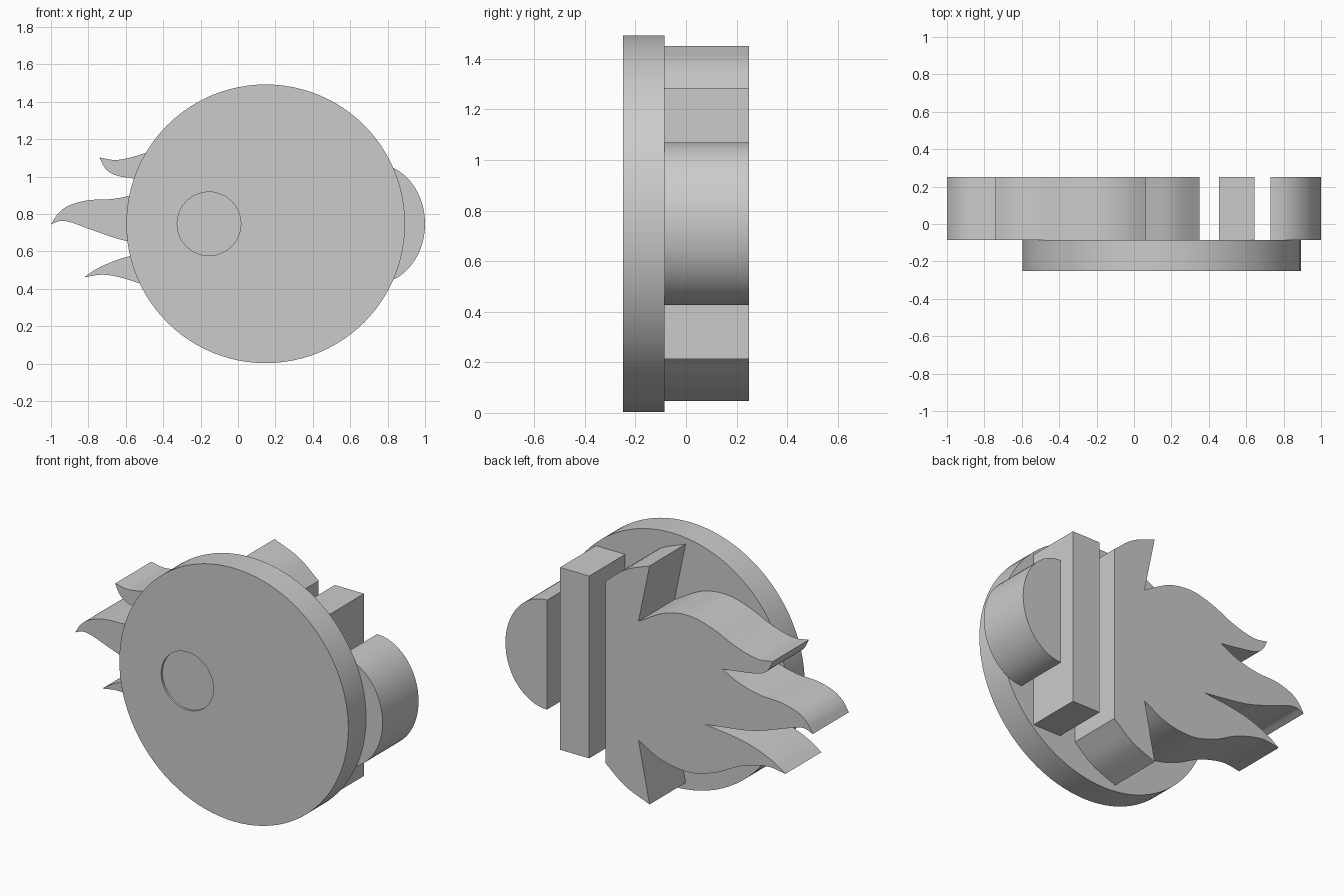
import bpy
import bmesh
import math
from mathutils import Vector

MID = 0.748            # height of the centre line
SEAM, BACK, FRONT = -0.085, 0.25, -0.25

if "Cube" in bpy.data.objects:
    bpy.data.objects.remove(bpy.data.objects["Cube"], do_unlink=True)

grey = bpy.data.materials.new("plain grey")
grey.use_nodes = True
colour = (0.6, 0.6, 0.6, 1)
grey.diffuse_color = colour
grey.node_tree.nodes["Principled BSDF"].inputs["Base Color"].default_value = colour


def finish(bm, name):
    """Turn a bmesh into a shaded object."""
    bmesh.ops.recalc_face_normals(bm, faces=bm.faces)
    mesh = bpy.data.meshes.new(name)
    bm.to_mesh(mesh)
    bm.free()
    mesh.materials.append(grey)
    mesh.shade_smooth()
    mesh.set_sharp_from_angle(angle=math.radians(28))
    obj = bpy.data.objects.new(name, mesh)
    bpy.context.collection.objects.link(obj)
    return obj


def slab(name, outline):
    """Extrude an (x, z) outline from the seam to the back."""
    bm = bmesh.new()
    face = bm.faces.new([bm.verts.new((x, SEAM, z)) for x, z in outline])
    new = bmesh.ops.extrude_face_region(bm, geom=[face], use_keep_orig=True)
    moved = [v for v in new["geom"] if isinstance(v, bmesh.types.BMVert)]
    bmesh.ops.translate(bm, verts=moved, vec=(0, BACK - SEAM, 0))
    return finish(bm, name)


def smooth_run(points, steps=6):
    """Catmull-Rom curve through the points, without the last one."""
    p = [Vector(q) for q in points]
    p = [2 * p[0] - p[1]] + p + [2 * p[-1] - p[-2]]
    out = []
    for a, b, c, d in zip(p, p[1:], p[2:], p[3:]):
        for i in range(steps):
            t = i / steps
            out.append(0.5 * (2 * b + (c - a) * t + (2 * a - 5 * b + 4 * c - d) * t ** 2
                              + (3 * b - a - 3 * c + d) * t ** 3))
    return out


# Round plate with a shallow off-centre recess in its front
bm = bmesh.new()
SEG = 96
rings = []
for cx, radius, y in ((0.148, 0.745, SEAM), (0.148, 0.745, FRONT),
                      (-0.155, 0.17, FRONT), (-0.155, 0.17, FRONT + 0.012)):
    angles = [math.tau * i / SEG for i in range(SEG)]
    rings.append([bm.verts.new((cx + radius * math.cos(a), y, MID + radius * math.sin(a)))
                  for a in angles])
for r, s in zip(rings, rings[1:]):
    for i in range(SEG):
        j = (i + 1) % SEG
        bm.faces.new((r[i], r[j], s[j], s[i]))
bm.faces.new(rings[0])
bm.faces.new(rings[-1])
finish(bm, "round_plate")

# Rounded nose and straight bar
arc = [math.pi * (i / 40 - 0.5) for i in range(41)]
slab("rounded_nose", [(0.73 + 0.27 * math.cos(a), MID + 0.322 * math.sin(a)) for a in arc])
slab("cross_bar", [(0.455, 0.213), (0.645, 0.213), (0.645, 1.285), (0.455, 1.285)])

# Body with two fins and three flames: each run is a smooth curve between corners
runs = [
    [(0.35, 0.214), (0.35, 1.282)],
    [(0.35, 1.282), (0.22, 1.385), (0.062, 1.45)],
    [(0.062, 1.45), (0.134, 1.105)],
    [(0.134, 1.105), (-0.04, 1.2), (-0.2, 1.225), (-0.35, 1.19), (-0.5, 1.125),
     (-0.64, 1.09), (-0.74, 1.102)],
    [(-0.74, 1.102), (-0.71, 1.045), (-0.66, 1.01), (-0.56, 0.99), (-0.413, 0.97)],
    [(-0.413, 0.97), (-0.5, 0.925), (-0.59, 0.896), (-0.68, 0.88), (-0.8, 0.874),
     (-0.9, 0.847), (-0.96, 0.805), (-1, 0.745)],
    [(-1, 0.745), (-0.95, 0.763), (-0.89, 0.755), (-0.78, 0.715), (-0.59, 0.655),
     (-0.296, 0.614)],
    [(-0.296, 0.614), (-0.45, 0.598), (-0.57, 0.577), (-0.66, 0.55), (-0.75, 0.51),
     (-0.822, 0.463)],
    [(-0.822, 0.463), (-0.7, 0.475), (-0.53, 0.43), (-0.37, 0.35), (-0.2, 0.305),
     (-0.02, 0.328), (0.134, 0.405)],
    [(0.134, 0.405), (0.062, 0.047)],
    [(0.062, 0.047), (0.22, 0.112), (0.35, 0.214)],
]
outline = []
for run in runs:
    outline += smooth_run(run) if len(run) > 2 else [Vector(run[0])]
slab("finned_body_with_flames", outline)
